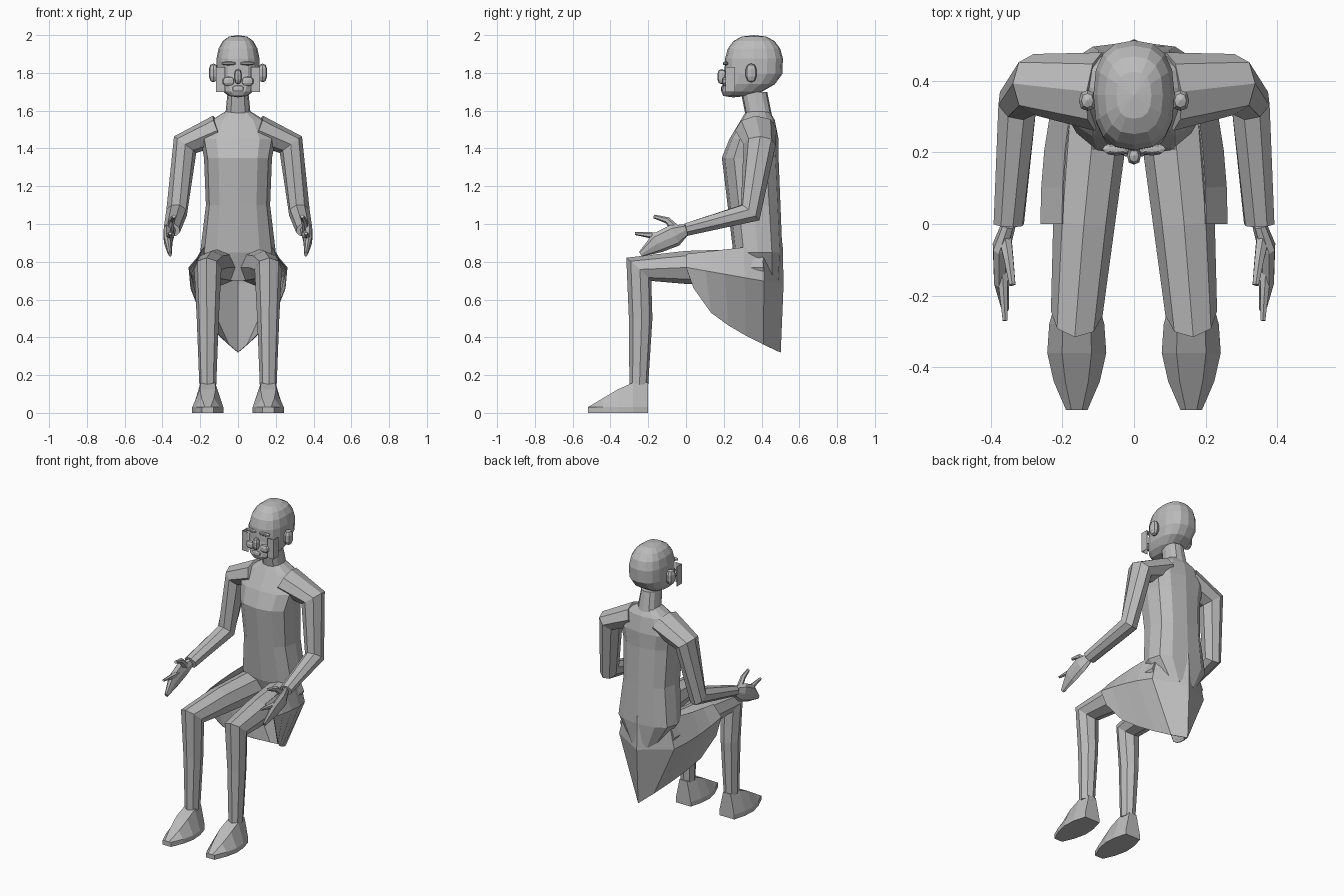
import bpy
import bmesh
from math import cos, sin, pi, sqrt
from mathutils import Vector

default_cube = bpy.data.objects.get("Cube")
if default_cube:
    bpy.data.objects.remove(default_cube, do_unlink=True)

# One plain grey for the whole figure
colour = (0.5, 0.5, 0.5, 1)
grey = bpy.data.materials.new("plain_grey")
grey.use_nodes = True
grey.diffuse_color = colour
shader = next(node for node in grey.node_tree.nodes if node.type == "BSDF_PRINCIPLED")
shader.inputs["Base Color"].default_value = colour


def finish(name, bm, mirror=False, thickness=0):
    """Turn a bmesh into a grey object, optionally solid and mirrored across x."""
    bmesh.ops.recalc_face_normals(bm, faces=bm.faces)
    mesh = bpy.data.meshes.new(name)
    bm.to_mesh(mesh)
    bm.free()
    mesh.materials.append(grey)
    part = bpy.data.objects.new(name, mesh)
    bpy.context.collection.objects.link(part)
    if thickness:
        solid = part.modifiers.new("thickness", "SOLIDIFY")
        solid.thickness = thickness
        solid.offset = 0
    if mirror:
        part.modifiers.new("mirror", "MIRROR")


def loft(name, rings, closed=True, **options):
    """Skin a list of equal-length point rings, capping closed ones."""
    bm = bmesh.new()
    rows = [[bm.verts.new(point) for point in ring] for ring in rings]
    count = len(rows[0])
    for lower, upper in zip(rows, rows[1:]):
        for i in range(count if closed else count - 1):
            following = (i + 1) % count
            bm.faces.new((lower[i], lower[following], upper[following], upper[i]))
    if closed:
        bm.faces.new(rows[0])
        bm.faces.new(rows[-1])
    finish(name, bm, **options)


def full(value):
    """Push a unit coordinate outward, for rounded-box cross-sections."""
    return abs(value) ** 0.8 * (1 if value >= 0 else -1)


def circle(sides):
    angles = [2 * pi * i / sides for i in range(sides)]
    return [(cos(angle), sin(angle)) for angle in angles]


def stack(name, sections):
    """Upright body from (height, middle y, half depth, half width) sections."""
    loft(name, [[(half * full(c), middle + depth * full(s), z) for c, s in circle(12)]
                for z, middle, depth, half in sections])


def ball(name, centre, size, segments=8, jaw=0, mirror=False):
    """Low-poly ellipsoid; jaw slides the lower half forward."""
    bm = bmesh.new()
    bmesh.ops.create_uvsphere(bm, u_segments=segments, v_segments=segments // 2 + 1, radius=1)
    for vert in bm.verts:
        drop = max(0, -vert.co.z)
        shaped = Vector([full(value) * radius for value, radius in zip(vert.co, size)])
        shaped.y -= jaw * drop ** 2
        vert.co = shaped + Vector(centre)
    finish(name, bm, mirror=mirror)


def limb(name, joints, hint, start, end, bulge=(0, 0), sides=8):
    """Mirrored limb through joints, tapering from start to end radii.

    The first radius lies along hint; bends get a softened mitre."""
    joints = [Vector(joint) for joint in joints]
    last = len(joints) - 1
    rings, previous, u = [], None, Vector(hint)
    for i, joint in enumerate(joints):
        ahead = (joints[i + 1] - joint).normalized() if i < last else None
        behind = (joint - joints[i - 1]).normalized() if i else ahead
        ahead = ahead or behind
        tangent = (ahead + behind).normalized()
        if previous:
            u = previous.rotation_difference(tangent) @ u
        u = (u - tangent * u.dot(tangent)).normalized()
        v = tangent.cross(u)
        previous = tangent
        bend = (ahead - behind).normalized()
        mitre = (1 / tangent.dot(ahead) - 1) / 2
        t = i / last
        wide, deep = [a + (b - a) * t + swell * sin(pi * t)
                      for a, b, swell in zip(start, end, bulge)]
        offsets = [u * wide * c + v * deep * s for c, s in circle(sides)]
        rings.append([joint + offset + bend * offset.dot(bend) * mitre for offset in offsets])
    loft(name, rings, mirror=True)


# Torso from the seat up to the collar, then the neck
stack("torso", [(0.7, 0.4, 0.1, 0.1), (0.85, 0.38, 0.13, 0.2), (1.1, 0.36, 0.14, 0.17),
                (1.35, 0.34, 0.15, 0.18), (1.45, 0.36, 0.13, 0.2),
                (1.55, 0.38, 0.09, 0.14), (1.6, 0.38, 0.06, 0.06)])
stack("neck", [(1.55, 0.39, 0.07, 0.07), (1.7, 0.36, 0.07, 0.055)])

# Head and facial features
ball("head", (0, 0.36, 1.835), (0.115, 0.155, 0.165), segments=16, jaw=0.11)
ball("nose", (0, 0.19, 1.78), (0.02, 0.025, 0.04))
ball("lips", (0, 0.2, 1.715), (0.035, 0.015, 0.02))
ball("cheek", (0.05, 0.21, 1.755), (0.035, 0.02, 0.025), mirror=True)
ball("brow", (0.05, 0.21, 1.85), (0.04, 0.015, 0.01), mirror=True)
ball("ear", (0.13, 0.345, 1.8), (0.025, 0.03, 0.05), mirror=True)

# Square corner plates beside the face
corner = [(0.07, 0.21), (0.115, 0.21), (0.115, 0.26)]
loft("face_side_plate", [[(x, y, z) for x, y in corner] for z in (1.7, 1.83)],
     closed=False, mirror=True, thickness=0.003)

# Arms, with the hands starting at the wrists
up, forward, sideways = (0, 0, 1), (0, 1, 0), (1, 0, 0)
wrist = (0.35, 0, 0.97)
limb("arm", [(0.1, 0.37, 1.5), (0.28, 0.39, 1.42), (0.325, 0.34, 1.06), wrist],
     forward, start=(0.11, 0.08), end=(0.035, 0.045))
limb("palm", [wrist, (0.37, -0.06, 0.94), (0.37, -0.15, 0.9), (0.36, -0.24, 0.84)],
     up, start=(0.03, 0.02), end=(0.015, 0.01), bulge=(0.04, 0.01))
limb("pointing_finger", [(0.37, -0.1, 0.93), (0.36, -0.27, 0.95)],
     up, start=(0.025, 0.02), end=(0.008, 0.008), sides=6)
limb("thumb", [(0.36, -0.04, 0.96), (0.35, -0.1, 1.02), (0.34, -0.17, 1.04)],
     up, start=(0.025, 0.02), end=(0.01, 0.01), sides=6)

# Legs, seated with the knees bent
limb("leg", [(0.1, 0.4, 0.77), (0.14, 0, 0.77), (0.16, -0.25, 0.76),
             (0.16, -0.24, 0.5), (0.16, -0.25, 0.15)],
     sideways, start=(0.1, 0.1), end=(0.045, 0.05))


# Feet with flat soles, sloping from the ankle to the toe
def foot_ring(t):
    half = 0.055 + 0.04 * sin(pi * t) - 0.025 * t
    height = min(0.16, 0.03 + 0.19 * (1 - t))
    outline = [(-1, 0), (1, 0), (1, 0.03), (0.5, height), (-0.5, height), (-1, 0.03)]
    return [(0.16 + half * x, -0.2 - 0.32 * t, z) for x, z in outline]


loft("foot", [foot_ring(step / 4) for step in range(5)], mirror=True)

# Coat tail around the hips: open in front, hem dropping to a point behind
waist, flare, hem = [], [], []
for step in range(6):
    s = step / 5
    curve = sqrt(sqrt(1 - s * s))
    waist.append((0.2 * curve, 0.51 * s, 0.84 + 0.06 * s))
    flare.append((0.26 * curve, 0.515 * s, 0.77 - 0.09 * s))
    hem.append((0.25 * (1 - s), 0.04 + 0.46 * s, 0.66 - 0.34 * s ** 0.6))
loft("coat_tail", [waist, flare, hem], closed=False, mirror=True, thickness=0.004)
